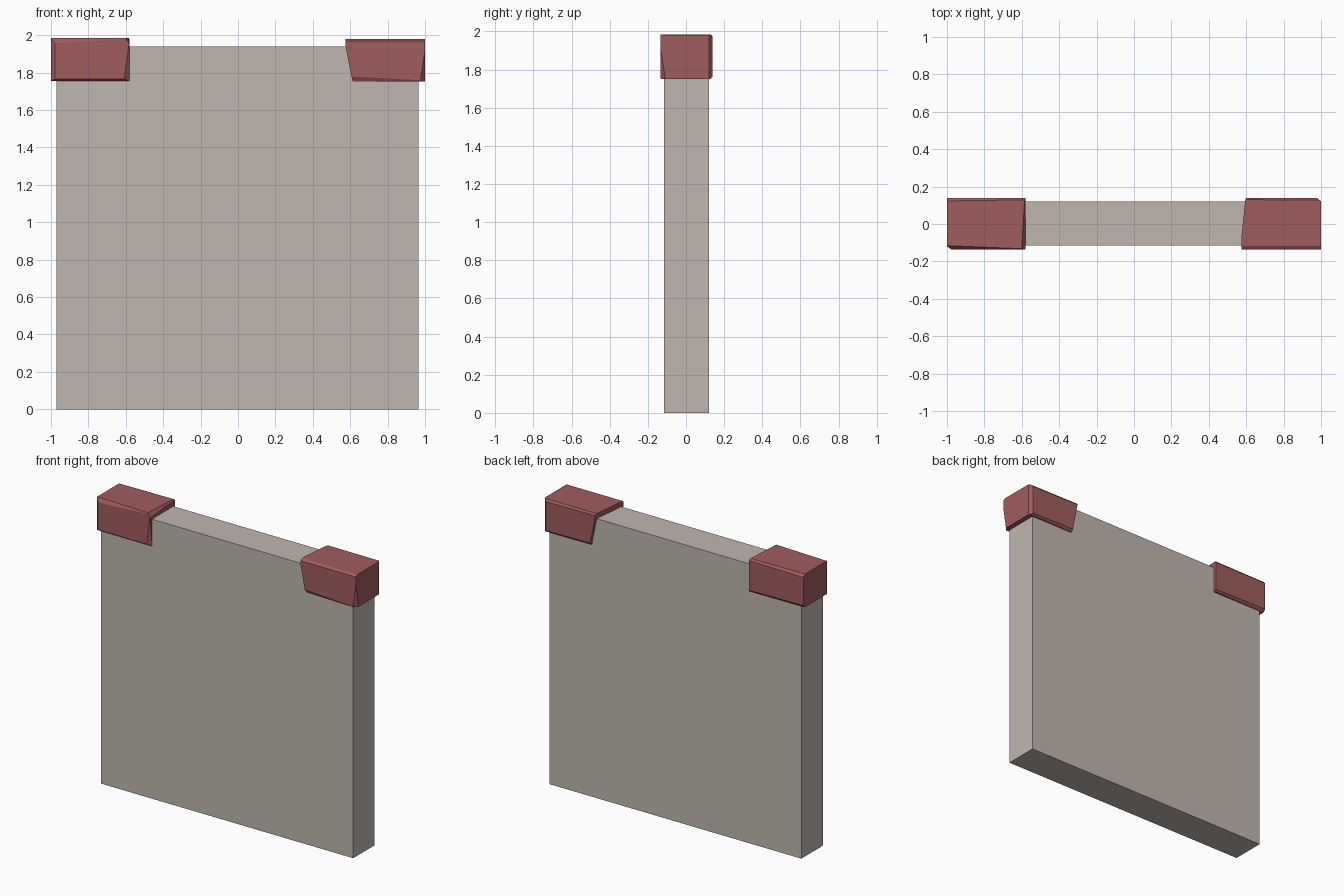
import bpy
import bmesh
from mathutils import Vector

if "Cube" in bpy.data.objects:
    bpy.data.objects.remove(bpy.data.objects["Cube"], do_unlink=True)


def material(name, colour):
    mat = bpy.data.materials.new(name)
    mat.use_nodes = True
    mat.diffuse_color = (*colour, 1)
    mat.node_tree.nodes["Principled BSDF"].inputs["Base Color"].default_value = (*colour, 1)
    return mat


def chiselled_box(name, low, high, mat, cuts=()):
    """Box between two corners; each cut is a plane through three points."""
    low, high = Vector(low), Vector(high)
    centre = (low + high) / 2
    bm = bmesh.new()
    bmesh.ops.create_cube(bm, size=1)
    bmesh.ops.scale(bm, vec=high - low, verts=bm.verts)
    for cut in cuts:
        p, q, r = (Vector(c) * (high - low) / 2 for c in cut)
        normal = (q - p).cross(r - p).normalized()
        if normal.dot(p) < 0:
            normal.negate()
        geom = bm.verts[:] + bm.edges[:] + bm.faces[:]
        sliced = bmesh.ops.bisect_plane(bm, geom=geom, plane_co=p, plane_no=normal,
                                        clear_outer=True)
        rim = [e for e in sliced["geom_cut"] if isinstance(e, bmesh.types.BMEdge)]
        bmesh.ops.contextual_create(bm, geom=rim)
    bmesh.ops.recalc_face_normals(bm, faces=bm.faces)
    mesh = bpy.data.meshes.new(name)
    bm.to_mesh(mesh)
    bm.free()
    mesh.materials.append(mat)
    obj = bpy.data.objects.new(name, mesh)
    obj.location = centre
    bpy.context.collection.objects.link(obj)
    return obj


plaster = material("warm grey plaster", (0.53, 0.47, 0.43))
brick = material("dull red brick", (0.35, 0.107, 0.11))

# Wall slab
chiselled_box("wall", (-0.97, -0.115, 0), (0.965, 0.12, 1.94), plaster)

# Chipped edges, in box units from -1 to 1
V = Vector
right_cuts = [
    (V((-1, -1, 0.74)), V((1, -1, 0.97)), V((-1, -0.86, 1))),    # front top
    (V((1, -1, 0.9)), V((0.86, -1, -1)), V((1, -0.85, -1))),     # front inner
    (V((-0.9, -1, 1)), V((-0.9, -1, -1)), V((-1, -0.88, 0))),    # front outer
    (V((-1, -1, -0.9)), V((1, -1, -0.9)), V((0, -0.88, -1))),    # front bottom
    (V((0.9, -1, 1)), V((0.98, 1, 1)), V((1, -1, 0.75))),        # inner top
    (V((-1, 1, 0.85)), V((1, 1, 0.9)), V((0, 0.9, 1))),          # back top
    (V((-1, 1, -0.85)), V((1, 1, -0.9)), V((0, 0.9, -1))),       # back bottom
]
left_cuts = [
    (V((-1, -1, -0.75)), V((1, -1, -0.95)), V((-1, -0.88, -1))),  # front bottom
    (V((-1, -1, 0.9)), V((1, -1, 0.9)), V((0, -0.88, 1))),        # front top
    (V((1, -1, 0.45)), V((0.88, -1, -1)), V((1, -0.8, -1))),      # front outer
    (V((-0.93, -1, 0)), V((-0.9, 1, 1)), V((-1, -0.8, 0.8))),     # inner top
    (V((-1, 0, -0.85)), V((-0.93, 0, -1)), V((-1, 1, -0.85))),    # inner bottom
    (V((0.9, 1, 0)), V((1, 0.86, 0)), V((1, 0.86, 1))),           # back outer
    (V((-1, 1, 0.9)), V((1, 1, 0.87)), V((0, 0.92, 1))),          # back top
    (V((-1, 1, -0.85)), V((1, 1, -0.9)), V((0, 0.9, -1))),        # back bottom
]

# Corner bricks
chiselled_box("right_corner_brick", (-1, -0.135, 1.755), (-0.58, 0.14, 1.985), brick, right_cuts)
chiselled_box("left_corner_brick", (0.575, -0.135, 1.752), (1, 0.14, 1.98), brick, left_cuts)
